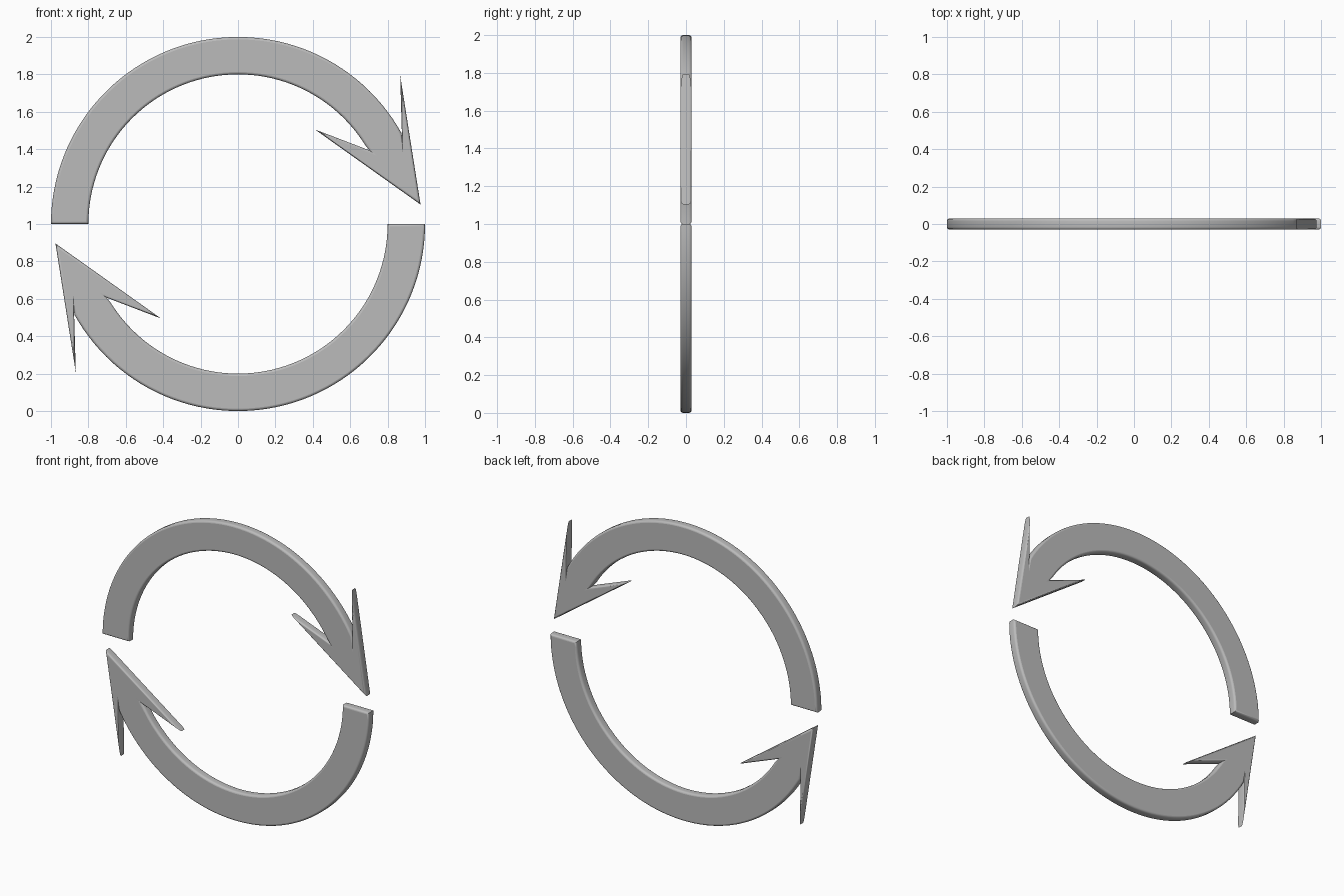
import bpy, bmesh
from math import sin, cos, pi, radians
from mathutils import Vector

if "Cube" in bpy.data.objects:
    bpy.data.objects.remove(bpy.data.objects["Cube"])

HALF, ROUND, STEPS, SEG = 0.03, 0.013, 4, 56


def arc(radius, start, end):
    return [Vector((radius * cos(a), radius * sin(a)))
            for a in (radians(start + (end - start) * i / SEG) for i in range(SEG + 1))]


# Clockwise outline about the ring centre: outer arc, arrow head, inner arc
head = [(0.877, 0.457), (0.867, 0.795), (0.976, 0.104), (0.412, 0.505), (0.702, 0.394)]
outline = arc(1.0, 180, 29) + [Vector(p) for p in head] + arc(0.8, 32, 180)


def inset_directions(pts):
    # Mitred inward vectors, limited at the thin barb tips
    result = []
    for i, p in enumerate(pts):
        d0 = (p - pts[i - 1]).normalized()
        d1 = (pts[(i + 1) % len(pts)] - p).normalized()
        n0, n1 = Vector((d0.y, -d0.x)), Vector((d1.y, -d1.x))
        m = (n0 + n1) / max(1 + n0.dot(n1), 0.01)
        if m.length > 10:
            m *= 10 / m.length
        result.append(m)
    return result


def make_arrow(name, sign):
    dirs = inset_directions(outline)
    # Rounded edge section from front to back
    section = []
    for i in range(STEPS + 1):
        a = pi / 2 * i / STEPS
        section.append((ROUND * (1 - sin(a)), -HALF + ROUND * 1.2 * (1 - cos(a))))
    section += [(d, -y) for d, y in reversed(section)]
    bm = bmesh.new()
    rings = []
    for d, y in section:
        ring = []
        for p, m in zip(outline, dirs):
            q = (p + m * d) * sign
            ring.append(bm.verts.new((q.x, y, q.y + 1)))
        rings.append(ring)
    n = len(outline)
    for a, b in zip(rings, rings[1:]):
        for i in range(n):
            j = (i + 1) % n
            bm.faces.new((a[i], a[j], b[j], b[i]))
    bm.faces.new(rings[0][::-1])
    bm.faces.new(rings[-1])
    bmesh.ops.recalc_face_normals(bm, faces=bm.faces)
    mesh = bpy.data.meshes.new(name)
    bm.to_mesh(mesh)
    bm.free()
    obj = bpy.data.objects.new(name, mesh)
    bpy.context.collection.objects.link(obj)
    bpy.ops.object.select_all(action='DESELECT')
    obj.select_set(True)
    bpy.context.view_layer.objects.active = obj
    bpy.ops.object.shade_smooth_by_angle(angle=radians(35))
    # Front and back stay perfectly flat
    for face in mesh.polygons:
        if len(face.vertices) > 4:
            face.use_smooth = False
    mesh.materials.append(grey)


grey = bpy.data.materials.new("dark_grey")
grey.diffuse_color = (0.5, 0.5, 0.5, 1)
grey.use_nodes = True
grey.node_tree.nodes["Principled BSDF"].inputs["Base Color"].default_value = grey.diffuse_color

# Two arrows, half a turn apart
make_arrow("upper_arrow", 1)
make_arrow("lower_arrow", -1)
